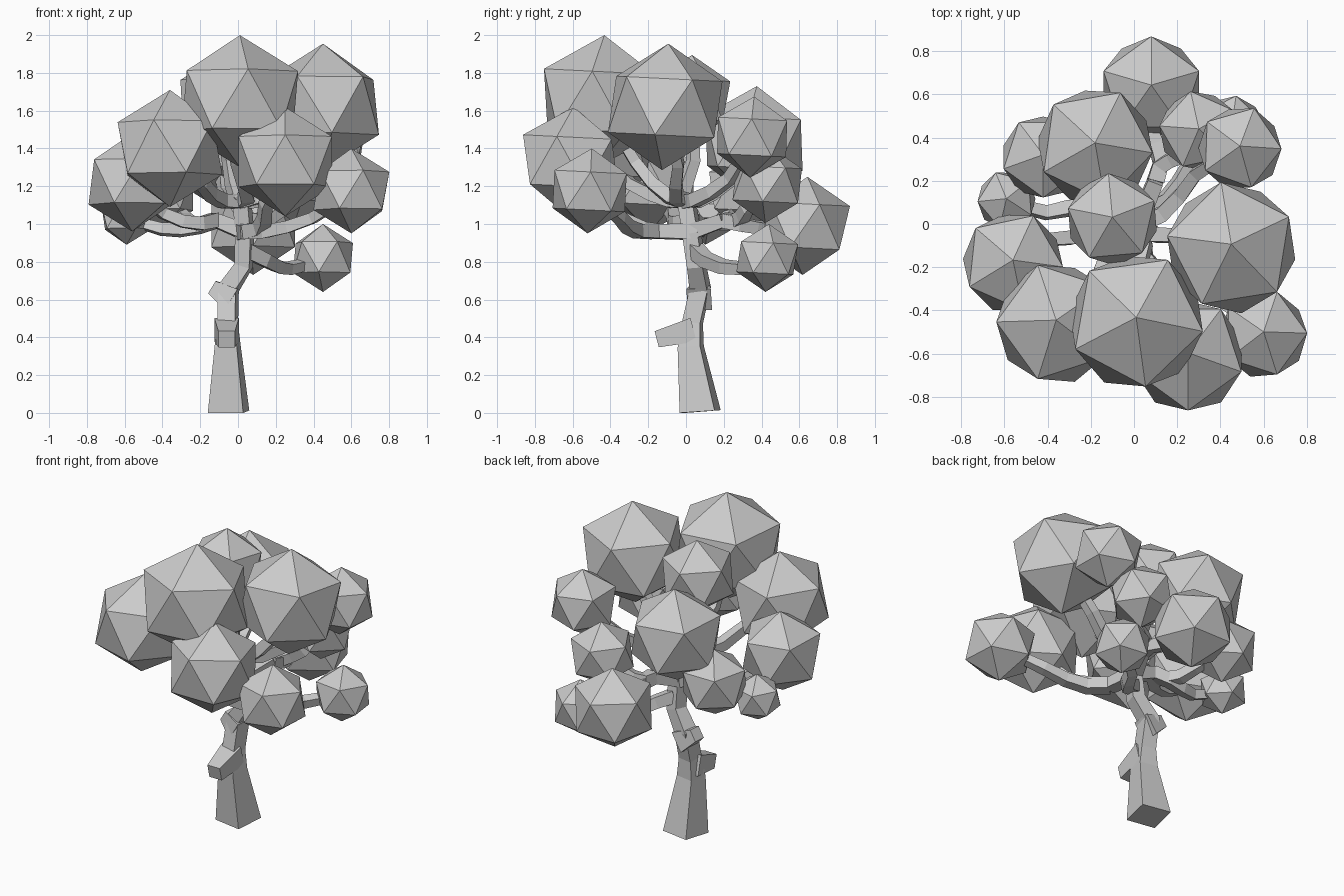
import bpy, bmesh, math
from mathutils import Vector, Matrix

if "Cube" in bpy.data.objects:
    bpy.data.objects.remove(bpy.data.objects["Cube"])


def finish(bm, name):
    bmesh.ops.recalc_face_normals(bm, faces=bm.faces)
    mesh = bpy.data.meshes.new(name)
    bm.to_mesh(mesh)
    bm.free()
    obj = bpy.data.objects.new(name, mesh)
    bpy.context.collection.objects.link(obj)


def tube(name, pts, widths, turn=5):
    """Square-section limb through pts with a half width at each point."""
    bm = bmesh.new()
    pts = [Vector(p) for p in pts]
    rings, ref = [], None
    for i, p in enumerate(pts):
        t = (pts[min(i + 1, len(pts) - 1)] - pts[max(i - 1, 0)]).normalized()
        if ref is None:
            ref = Vector((0, 1, 0)) if abs(t.z) > 0.75 else Vector((0, 0, 1))
        ref = (ref - t * ref.dot(t)).normalized()
        side = t.cross(ref)
        angles = [math.radians(45 + turn + 90 * k) for k in range(4)]
        rings.append([bm.verts.new(p + (ref * math.cos(a) + side * math.sin(a)) * widths[i] * 1.414)
                      for a in angles])
    for a, b in zip(rings, rings[1:]):
        for k in range(4):
            m = (k + 1) % 4
            bm.faces.new((a[k], a[m], b[m], b[k]))
    bm.faces.new(rings[0])
    bm.faces.new(rings[-1])
    for v in bm.verts:  # keep the foot above the ground
        v.co.z = max(v.co.z, 0)
    finish(bm, name)


def leaf_ball(name, centre, r, yaw):
    """Icosahedron turned by yaw, top corner leaning slightly back."""
    bm = bmesh.new()
    bmesh.ops.create_icosphere(bm, subdivisions=1, radius=r)
    top = max(bm.verts, key=lambda v: v.co.z)
    n = top.link_edges[0].other_vert(top).co
    spin = Matrix.Rotation(math.radians(yaw) - math.atan2(n.y, n.x), 4, 'Z')
    bm.transform(Matrix.Translation(centre) @ Matrix.Rotation(-0.05, 4, 'X') @ spin)
    finish(bm, name)


def branch(name, start, end, sway, sag):
    """Kinked limb that runs outward first, then rises into its leaf ball."""
    a, b = Vector(start), Vector(end)
    d = b - a
    side = Vector((-d.y, d.x, 0)).normalized() * sway
    pts = []
    for i in range(5):
        t = i / 5
        p = a + d * t + side * math.sin(t * 7)
        p.z = a.z + d.z * t ** 1.5 - sag * math.sin(math.pi * t)
        pts.append(p)
    tube(name, pts, [0.038 - 0.003 * i for i in range(5)])


# Trunk and two cut-off stubs
tube("trunk", [(-0.05, 0.075, 0), (-0.055, 0.025, 0.35), (-0.055, 0.035, 0.48), (-0.05, 0.075, 0.66),
               (0.03, 0.055, 0.78), (0.035, 0.03, 0.95), (0.02, 0, 1.14)],
     [0.095, 0.06, 0.048, 0.048, 0.042, 0.042, 0.04], -10)
tube("front_stub", [(-0.06, 0.04, 0.44), (-0.06, -0.155, 0.39)], [0.065, 0.044], 0)
tube("left_stub", [(-0.03, 0.07, 0.6), (-0.135, 0.08, 0.665)], [0.065, 0.038], 0)

# Forks where branches begin
forks = {"low": (0.04, 0.05, 0.86), "hub": (0.03, 0.03, 0.96), "crown": (0.02, 0, 1.12),
         "left": (-0.12, 0.03, 1.02), "front": (0.05, -0.16, 0.96), "back": (0.10, 0.20, 1.02)}
for side in ("left", "front", "back"):
    tube(side + "_limb", [forks["hub"], forks[side]], [0.042, 0.036])
sags = {"low": 0.08, "left": 0.06, "front": 0.03, "back": 0.03, "crown": 0.04}

# Leaf balls: centre, radius, yaw, and the fork that carries each
balls = [
    ((0.01, -0.45, 1.65), 0.35, -10, "crown"),
    ((0.45, -0.11, 1.62), 0.335, 27, "crown"),
    ((-0.18, 0.36, 1.43), 0.30, -8, "crown"),
    ((-0.36, -0.46, 1.40), 0.31, 36, "crown"),
    ((0.25, -0.61, 1.33), 0.29, -90, "front"),
    ((0.60, -0.51, 1.175), 0.225, 0, "front"),
    ((-0.56, -0.18, 1.22), 0.26, 66, "left"),
    ((0.08, 0.63, 0.99), 0.26, 18, "back"),
    ((-0.10, 0.02, 1.66), 0.235, 23, "crown"),
    ((0.49, 0.35, 1.46), 0.215, -2, "crown"),
    ((0.30, 0.43, 1.21), 0.205, 30, "back"),
    ((0.45, 0.43, 0.82), 0.18, 10, "low"),
    ((-0.42, 0.31, 1.17), 0.215, 54, "left"),
    ((-0.59, 0.11, 1.04), 0.15, 40, "left"),
]
for i, (centre, r, yaw, fork) in enumerate(balls):
    leaf_ball(f"leaf_ball_{i + 1}", centre, r, yaw)
    branch(f"branch_{i + 1}", forks[fork], centre, 0.03 * (-1) ** i, sags[fork])
